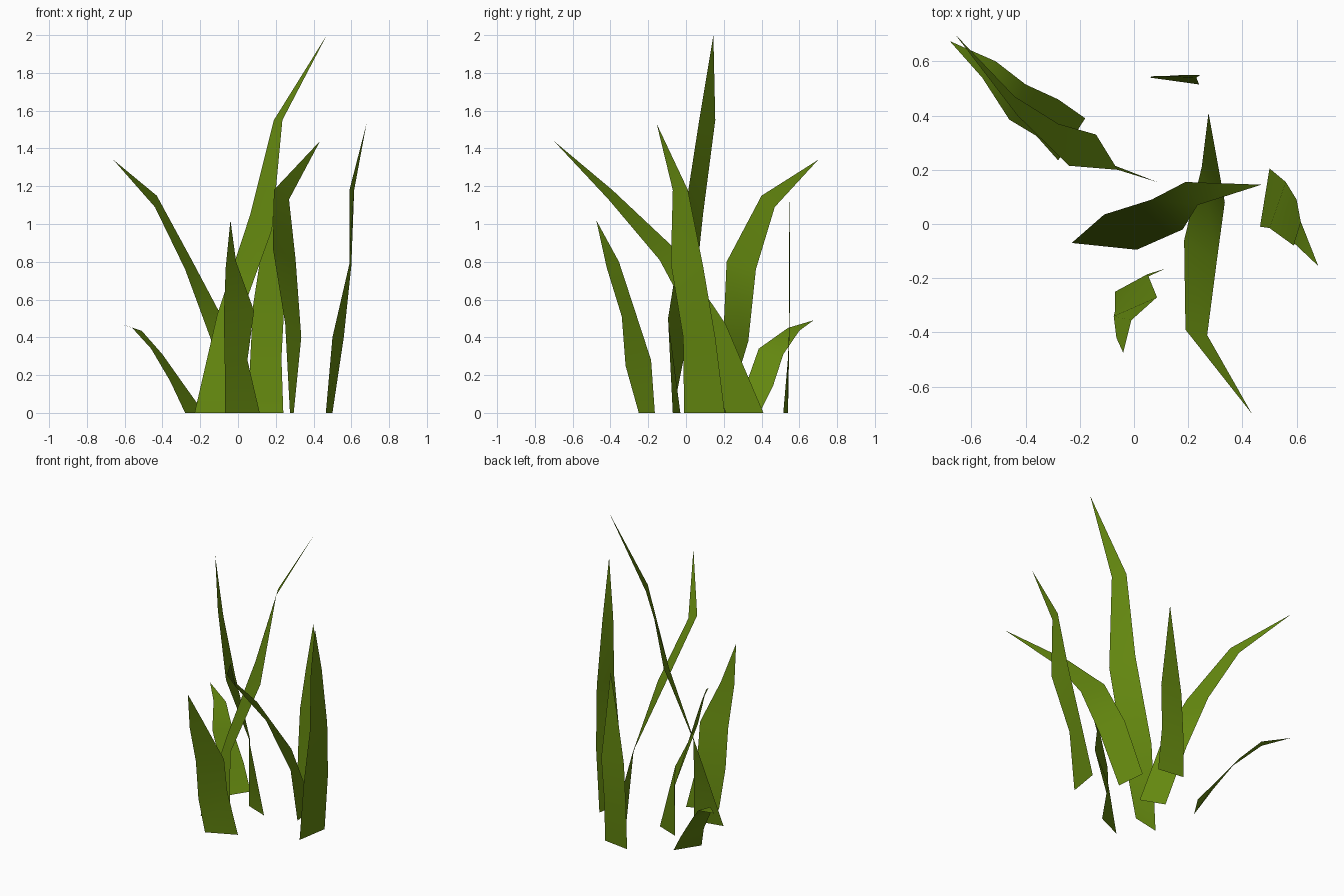
import bpy
import bmesh
from mathutils import Vector

# Remove the default object if the scene has it
default_cube = bpy.data.objects.get("Cube")
if default_cube:
    bpy.data.objects.remove(default_cube, do_unlink=True)

HUNDREDTH = 0.01


def make_material(name, colour):
    material = bpy.data.materials.new(name)
    material.use_nodes = True
    material.diffuse_color = colour
    shader = material.node_tree.nodes["Principled BSDF"]
    shader.inputs["Base Color"].default_value = colour
    shader.inputs["Roughness"].default_value = 0.9
    return material


grass_green = make_material("grass green", (0.13, 0.25, 0.005, 1))


def blade(name, edge_a, edge_b, tip):
    """Grass blade: a strip between two bent edges, closing in a point.

    Points run from the ground upward, in hundredths of a unit.
    """
    bm = bmesh.new()

    def add_point(point):
        return bm.verts.new(Vector(point) * HUNDREDTH)

    verts_a = [add_point(point) for point in edge_a]
    verts_b = [add_point(point) for point in edge_b]
    tip_vert = add_point(tip)

    # Quads up the strip, then one triangle for the point
    for low, high in zip(range(len(verts_a)), range(1, len(verts_a))):
        bm.faces.new((verts_a[low], verts_b[low], verts_b[high], verts_a[high]))
    bm.faces.new((verts_a[-1], verts_b[-1], tip_vert))
    for face in bm.faces:
        face.smooth = True

    mesh = bpy.data.meshes.new(name)
    bm.to_mesh(mesh)
    bm.free()
    mesh.materials.append(grass_green)
    blade_object = bpy.data.objects.new(name, mesh)
    bpy.context.scene.collection.objects.link(blade_object)
    return blade_object


# Tallest blade, leaning to the left from the middle of the tuft
blade("tall_centre_blade",
      edge_a=[(-23, -7, 0), (-11, 3.5, 52), (6.5, 9, 105), (19, 15.5, 155)],
      edge_b=[(-4, -3, 0), (1, -9.5, 50), (18, -2, 97), (23.5, 7, 155)],
      tip=(47, 14.5, 200))

# Blade arching far toward the front
blade("front_arching_blade",
      edge_a=[(27.5, 41, 0), (25, 21, 47), (18.5, -6, 87), (19, -39, 118)],
      edge_b=[(29.5, 21, 0), (33.5, 8, 40), (30.5, -14, 81), (27, -41, 113)],
      tip=(43.5, -70, 144))

# Upright blade on the left side
blade("left_side_blade",
      edge_a=[(46.5, -1, 0), (50, -1.5, 40), (59, -8, 79), (59, -7, 118)],
      edge_b=[(50, 20.5, 0), (56, 15.5, 40), (60, 9, 78), (61.5, 1, 118)],
      tip=(68, -15.5, 153))

# Short broad blade at the front
blade("front_short_blade",
      edge_a=[(-7, -25, 0), (-7, -32, 25), (-7.5, -34, 51), (-6.5, -42, 77)],
      edge_b=[(11.5, -16.5, 0), (5, -18.5, 28), (8.5, -27, 54), (-1, -35.5, 80)],
      tip=(-4, -47.5, 102))

# Blade arching toward the back right
blade("back_arching_blade",
      edge_a=[(-7, 21.5, 0), (-14, 33, 38), (-28, 37, 76), (-44, 47, 109)],
      edge_b=[(8.5, 15.5, 0), (-6, 20, 46), (-24, 21.5, 80), (-43, 40, 115)],
      tip=(-66, 70, 134))

# Low blade drooping toward the back right
blade("low_drooping_blade",
      edge_a=[(-28, 23.5, 0), (-36, 32.5, 17), (-46, 38.5, 34), (-56, 54, 45)],
      edge_b=[(-18, 39, 0), (-28, 46, 14), (-40, 51.5, 31), (-51, 60, 43.5)],
      tip=(-68, 67.5, 49))

# Nearly flat upright blade at the back
blade("back_upright_blade",
      edge_a=[(6, 54, 0), (6.5, 54.5, 29), (8, 54.5, 57), (12.5, 54.5, 86)],
      edge_b=[(24, 51.5, 0), (23, 54, 29), (24.5, 55, 57), (21, 55, 86)],
      tip=(17.5, 55, 116))
